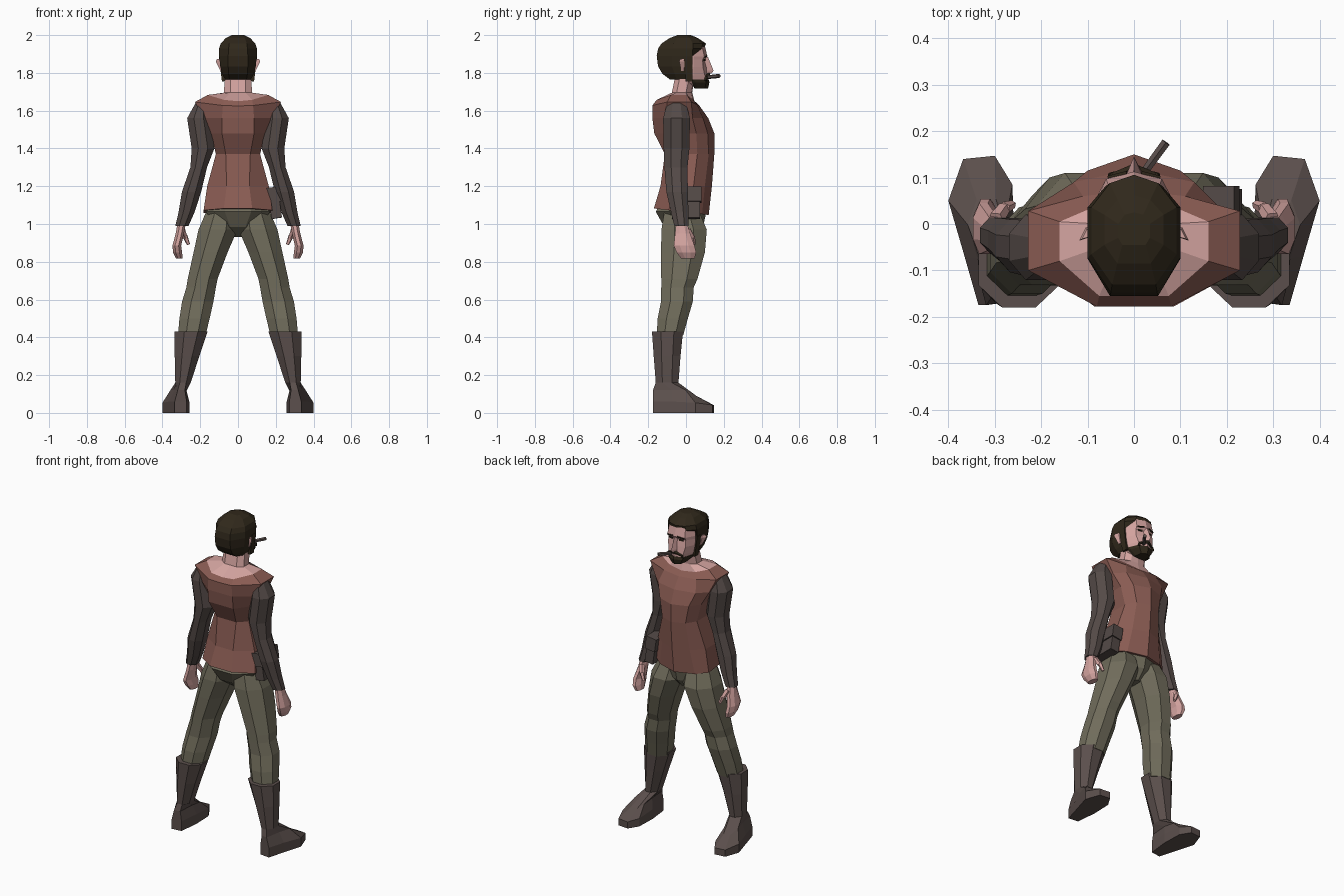
import bpy, bmesh, math
from mathutils import Vector, Matrix


def colour(name, r, g, b):
    m = bpy.data.materials.new(name)
    lin = [((c / 255 + 0.055) / 1.055) ** 2.4 for c in (r, g, b)]
    m.diffuse_color = (*lin, 1)
    return m


SKIN = colour("skin", 212, 164, 160)
SHIRT = colour("rust_cloth", 138, 92, 83)
SLEEVE = colour("sleeve_brown", 84, 74, 71)
LEATHER = colour("boot_leather", 91, 79, 76)
PANTS = colour("olive_cloth", 112, 108, 91)
HAIR = colour("dark_hair", 48, 40, 27)


def finish(name, bm, mat, mirror=False):
    bmesh.ops.recalc_face_normals(bm, faces=bm.faces)
    me = bpy.data.meshes.new(name)
    bm.to_mesh(me)
    bm.free()
    me.materials.append(mat)
    ob = bpy.data.objects.new(name, me)
    bpy.context.collection.objects.link(ob)
    if mirror:
        ob.modifiers.new("Mirror", "MIRROR").use_mirror_merge = False
    return ob


def loft(bm, rings):
    """Skin equal-length point rings with quads and cap both ends."""
    vs = [[bm.verts.new(p) for p in r] for r in rings]
    n = len(vs[0])
    for a, b in zip(vs, vs[1:]):
        for i in range(n):
            j = (i + 1) % n
            bm.faces.new((a[i], a[j], b[j], b[i]))
    bm.faces.new(vs[0][::-1])
    bm.faces.new(vs[-1])


def octa(cx, cy, z, rx, ry):
    """Eight-sided ring whose flats lie on the given half sizes."""
    k = 1 / math.cos(math.pi / 8)
    angs = [math.radians(-112.5 + 45 * i) for i in range(8)]
    return [(cx + rx * k * math.cos(a), cy + ry * k * math.sin(a), z) for a in angs]


def body(z, xb, yb, w, y0, y1, xf, yf, yc, kx=0.0, ky=0.0):
    """Symmetric ten-point body ring; kx lifts the sides, ky tilts it."""
    half = [(xb, yb), (w, y0), (w, y1), (xf, yf)]
    pts = [(0, yb)] + half + [(0, yc)] + [(-x, y) for x, y in reversed(half)]
    return [(x, y, z + kx * x * x + ky * y) for x, y in pts]


def body_part(name, mat, rows):
    bm = bmesh.new()
    loft(bm, [body(*r) for r in rows])
    return finish(name, bm, mat)


def limb(name, mat, rows):
    bm = bmesh.new()
    loft(bm, [octa(*r) for r in rows])
    return finish(name, bm, mat, True)


def rod(bm, p0, p1, r0, r1, n=5):
    d = Vector(p1) - Vector(p0)
    m = Matrix.Translation((Vector(p0) + Vector(p1)) / 2) @ d.to_track_quat("Z", "Y").to_matrix().to_4x4()
    bmesh.ops.create_cone(bm, cap_ends=True, segments=n, radius1=r0, radius2=r1, depth=d.length, matrix=m)


def box(bm, c, s, rz=0.0, ry=0.0):
    m = Matrix.Translation(c) @ Matrix.Rotation(rz, 4, "Z") @ Matrix.Rotation(ry, 4, "Y") @ Matrix.Diagonal((*s, 1))
    bmesh.ops.create_cube(bm, size=1, matrix=m)


# Shirt, from flared hem to open collar
COLLAR = (1.65, .075, -.155, .16, -.08, .005, .09, .035, .045, 1.3)
body_part("shirt", SHIRT, [
    (1.062, .075, -.17, .182, -.09, .035, .12, .085, .12, 0, -.12),
    (1.2, .06, -.135, .163, -.07, .04, .095, .1, .137),
    (1.37, .065, -.112, .117, -.06, .06, .08, .12, .15),
    (1.48, .085, -.168, .143, -.085, .055, .1, .115, .15),
    (1.56, .085, -.178, .185, -.1, .035, .13, .09, .118),
    (1.625, .08, -.178, .228, -.1, .028, .11, .06, .072, .4),
    COLLAR])

# Bare shoulders and neck
body_part("neck", SKIN, [
    COLLAR,
    (1.695, .04, -.075, .075, -.05, 0, .045, .028, .033),
    (1.79, .04, -.055, .068, -.03, .02, .04, .042, .047)])

# Head
body_part("head", SKIN, [
    (1.728, .02, 0, .035, .01, .05, .03, .098, .112),
    (1.75, .04, -.02, .064, 0, .04, .045, .1, .118),
    (1.785, .05, -.05, .078, 0, .04, .05, .1, .117),
    (1.83, .05, -.1, .087, -.02, .04, .06, .09, .112),
    (1.87, .05, -.1, .09, -.05, .04, .06, .088, .1),
    (1.888, .05, -.1, .09, -.05, .04, .06, .097, .113),
    (1.95, .05, -.1, .086, -.05, .035, .055, .083, .098)])

# Hair cap, overhanging the forehead
body_part("hair", HAIR, [
    (1.765, .045, -.085, .068, -.05, 0, .05, .015, .015),
    (1.795, .05, -.125, .084, -.06, .012, .05, .02, .02),
    (1.835, .052, -.148, .094, -.075, .026, .06, .032, .032),
    (1.89, .052, -.155, .1, -.075, .034, .065, .036, .036),
    (1.928, .05, -.148, .1, -.072, .036, .06, .083, .095),
    (1.955, .047, -.13, .092, -.065, .036, .052, .088, .106),
    (1.985, .036, -.085, .064, -.045, .02, .035, .052, .062),
    (2.0, .025, -.045, .034, -.03, 0, .02, .02, .025)])

# Beard along the jaw
body_part("beard", HAIR, [
    (1.718, .02, .045, .037, .047, .06, .03, .1, .117),
    (1.75, .05, .03, .068, .032, .05, .048, .106, .124),
    (1.766, .05, .03, .077, .032, .038, .05, .1, .12)])

# Moustache, brows and sideburns
bm = bmesh.new()
rod(bm, (0, .119, 1.795), (.045, .105, 1.778), .011, .006)
rod(bm, (.045, .106, 1.78), (.05, .103, 1.76), .008, .008)
box(bm, (.036, .105, 1.887), (.042, .008, .005), -.25, .15)
box(bm, (.083, .016, 1.82), (.02, .036, .13), 0, .12)
finish("facial_hair", bm, HAIR, True)

# Eyes
bm = bmesh.new()
box(bm, (.035, .096, 1.868), (.024, .008, .009), -.2)
finish("eyes", bm, HAIR, True)

# Nose wedge
bm = bmesh.new()
loft(bm, [[(-.02, .105, 1.797), (.02, .105, 1.797), (0, .135, 1.797)],
          [(-.019, .1, 1.812), (.019, .1, 1.812), (0, .146, 1.812)],
          [(-.009, .095, 1.885), (.009, .095, 1.885), (0, .116, 1.885)]])
finish("nose", bm, SKIN)

# Ears
bm = bmesh.new()
loft(bm, [[(.075, -.02, 1.81), (.093, -.025, 1.81), (.092, -.01, 1.81), (.075, -.005, 1.81)],
          [(.085, -.025, 1.86), (.118, -.036, 1.86), (.104, -.008, 1.86), (.085, -.005, 1.86)],
          [(.085, -.025, 1.873), (.112, -.032, 1.873), (.102, -.012, 1.873), (.085, -.008, 1.873)]])
finish("ears", bm, SKIN, True)

# Cigar
bm = bmesh.new()
rod(bm, (.022, .112, 1.777), (.069, .176, 1.784), .01, .011, 6)
finish("cigar", bm, LEATHER)

# Sleeves
limb("sleeves", SLEEVE, [
    (.195, -.05, 1.64, .03, .05), (.208, -.05, 1.56, .061, .071),
    (.185, -.05, 1.4, .06, .068), (.208, -.053, 1.3, .044, .061),
    (.246, -.047, 1.17, .051, .057), (.273, -.033, 1.06, .042, .046),
    (.297, -.024, .99, .035, .038)])

# Hands: mitten-shaped palm with curled fingers, and thumb
limb("hands", SKIN, [
    (.297, -.024, 1.01, .022, .028), (.308, -.018, .95, .022, .04),
    (.324, -.01, .885, .023, .055), (.32, .002, .85, .024, .052),
    (.311, .01, .818, .018, .036)])
bm = bmesh.new()
rod(bm, (.297, .01, .97), (.28, .034, .93), .018, .014)
rod(bm, (.28, .034, .935), (.262, .042, .892), .014, .009)
finish("thumbs", bm, SKIN, True)

# Trousers: seat and legs
body_part("trouser_seat", PANTS, [
    (1.1, .06, -.14, .16, -.08, .025, .09, .075, .105),
    (1.065, .07, -.16, .17, -.085, .025, .095, .075, .108),
    (.985, .04, -.115, .12, -.06, .03, .05, .07, .09),
    (.93, .01, -.04, .03, -.03, .02, .015, .03, .04)])
limb("trouser_legs", PANTS, [
    (.08, -.025, 1.1, .07, .08), (.092, -.02, 1.045, .085, .098),
    (.106, -.01, .97, .103, .12),
    (.145, -.016, .85, .09, .116), (.187, -.035, .71, .079, .096),
    (.195, -.045, .665, .078, .086), (.213, -.048, .59, .083, .084),
    (.23, -.07, .5, .08, .08), (.245, -.085, .41, .073, .07)])

# Boot shafts
limb("boot_shafts", LEATHER, [
    (.291, -.1, .16, .041, .06),
    (.27, -.1, .3, .065, .071), (.248, -.098, .43, .087, .082)])

# Feet: outline, upper edge, instep and ankle
sole = [(.272, -.168), (.335, -.175), (.365, -.07), (.4, .05),
        (.368, .14), (.3, .147), (.262, .085), (.258, -.04)]
bm = bmesh.new()
loft(bm, [[(x, y, 0) for x, y in sole],
          [(x, y, .06 - .13 * max(0, y)) for x, y in sole],
          [(x + (.295 - x) * .4, y + (-.08 - y) * .4 * (y > -.1), .12 - .55 * max(0, y * .6 - .032))
           for x, y in sole],
          octa(.291, -.1, .16, .041, .06)])
finish("feet", bm, LEATHER, True)

# Long belt pouch with flap along the hip, leaning outward at the bottom
bm = bmesh.new()
box(bm, (.195, 0, 1.1), (.056, .15, .14), 0, -.15)
box(bm, (.188, 0, 1.155), (.068, .164, .08), 0, -.15)
box(bm, (.206, .005, 1.045), (.045, .135, .03), 0, -.15)
finish("pouch", bm, SLEEVE)
